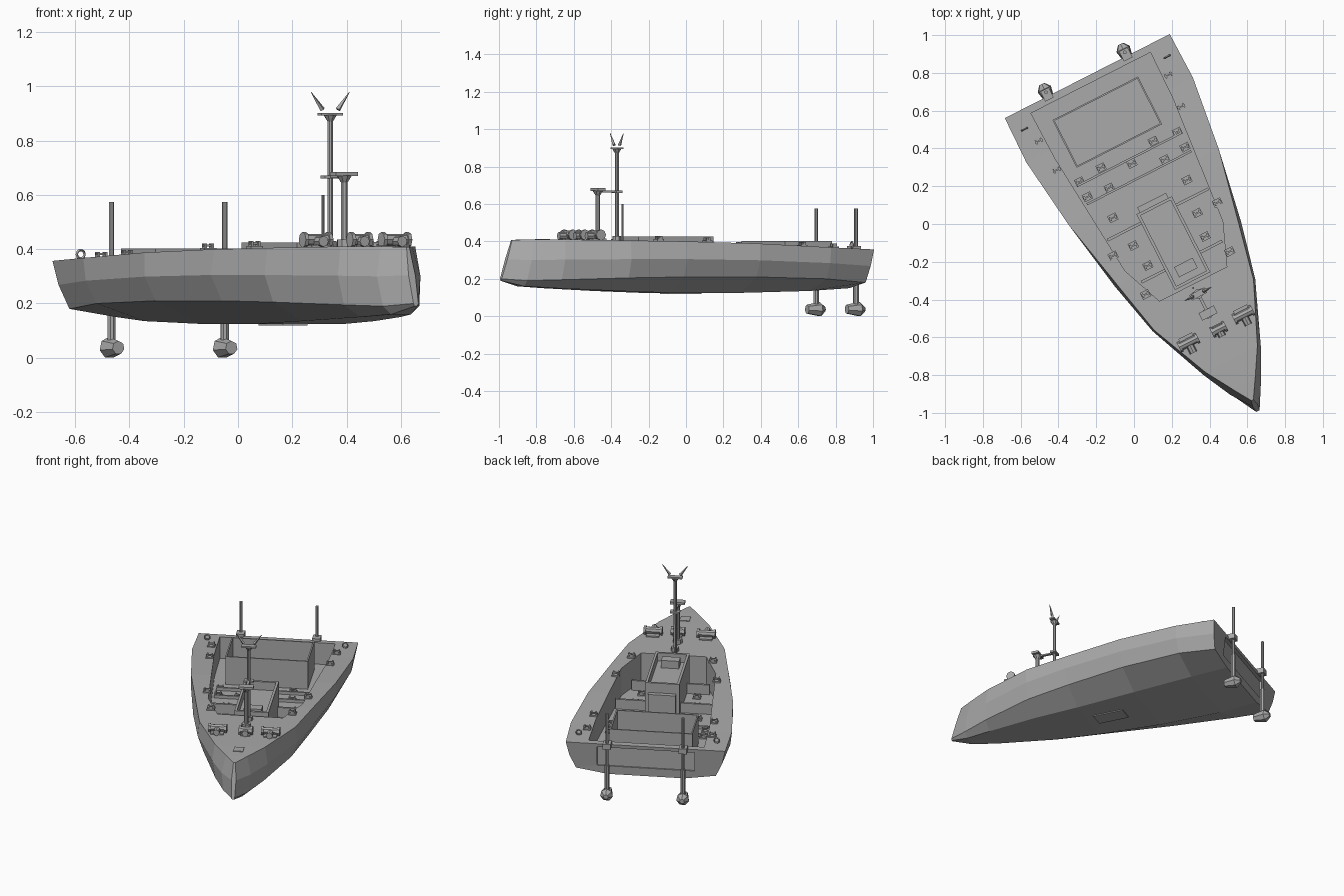
import bpy, bmesh, math
from mathutils import Matrix, Vector

if "Cube" in bpy.data.objects:
    bpy.data.objects.remove(bpy.data.objects["Cube"], do_unlink=True)

grey = bpy.data.materials.new("boat grey")
grey.use_nodes = True
grey.diffuse_color = (0.4, 0.4, 0.4, 1)
grey.node_tree.nodes["Principled BSDF"].inputs["Base Color"].default_value = (0.4, 0.4, 0.4, 1)
parts = []


def finish(name, bm):
    bmesh.ops.recalc_face_normals(bm, faces=bm.faces)
    mesh = bpy.data.meshes.new(name)
    bm.to_mesh(mesh)
    bm.free()
    mesh.materials.append(grey)
    ob = bpy.data.objects.new(name, mesh)
    bpy.context.collection.objects.link(ob)
    parts.append(ob)
    return ob


def add_box(bm, x0, x1, y0, y1, z0, z1):
    m = Matrix.Translation(((x0 + x1) / 2, (y0 + y1) / 2, (z0 + z1) / 2))
    bmesh.ops.create_cube(bm, size=1, matrix=m @ Matrix.Diagonal((x1 - x0, y1 - y0, z1 - z0, 1)))


def box(name, *dims):
    bm = bmesh.new()
    add_box(bm, *dims)
    return finish(name, bm)


def rod(name, p, q, r1, r2=None, sides=8):
    p, q = Vector(p), Vector(q)
    d = q - p
    bm = bmesh.new()
    m = Matrix.Translation((p + q) / 2) @ d.to_track_quat('Z', 'Y').to_matrix().to_4x4()
    bmesh.ops.create_cone(bm, cap_ends=True, segments=sides, radius1=r1,
                          radius2=r1 if r2 is None else r2, depth=d.length, matrix=m)
    return finish(name, bm)


def prism(name, outline, z0, z1):
    bm = bmesh.new()
    low = [bm.verts.new((x, y, z0)) for x, y in outline]
    high = [bm.verts.new((x, y, z1)) for x, y in outline]
    bm.faces.new(low)
    bm.faces.new(high)
    for i in range(len(low)):
        j = (i + 1) % len(low)
        bm.faces.new((low[i], low[j], high[j], high[i]))
    return finish(name, bm)


def open_bin(name, x0, x1, y0, y1, z0, z1, floor, wall):
    # box whose top is inset and sunk to leave thin walls
    ob = box(name, x0, x1, y0, y1, z0, z1)
    bm = bmesh.new()
    bm.from_mesh(ob.data)
    top = max(bm.faces, key=lambda f: f.calc_center_median().z)
    bmesh.ops.inset_region(bm, faces=[top], thickness=wall)
    inner = bmesh.ops.extrude_discrete_faces(bm, faces=[top])["faces"][0]
    for v in inner.verts:
        v.co.z = floor
    bm.to_mesh(ob.data)
    bm.free()
    return ob


def cut(target, cutter):
    mod = target.modifiers.new("cut", 'BOOLEAN')
    mod.operation, mod.object, mod.solver = 'DIFFERENCE', cutter, 'EXACT'
    bpy.context.view_layer.objects.active = target
    bpy.ops.object.modifier_apply(modifier=mod.name)
    parts.remove(cutter)
    bpy.data.objects.remove(cutter, do_unlink=True)


# Hull: deck y, low y, half widths (deck, side, chine), heights (deck, chine, bottom)
stations = [
    (0.81, 0.79, 0.49, 0.47, 0.43, 0.357, 0.18, 0.15),
    (0.55, 0.55, 0.495, 0.485, 0.44, 0.368, 0.2, 0.135),
    (0.15, 0.15, 0.445, 0.445, 0.4, 0.388, 0.21, 0.125),
    (-0.25, -0.25, 0.36, 0.375, 0.33, 0.4, 0.21, 0.125),
    (-0.55, -0.55, 0.295, 0.305, 0.27, 0.405, 0.205, 0.135),
    (-0.87, -0.89, 0.155, 0.17, 0.15, 0.41, 0.195, 0.15),
    (-1.02, -1.06, 0.065, 0.09, 0.075, 0.41, 0.19, 0.16),
    (-1.115, -1.18, 0.006, 0.014, 0.01, 0.408, 0.2, 0.19),
]
bm = bmesh.new()
rings = []
for yd, yl, wd, ws, wc, zd, zc, zb in stations:
    half = [(wd, yd, zd), (ws, (yd + yl) / 2, (zd + zc) / 2), (wc, yl, zc), (wc * 0.55, yl, zb)]
    pts = half + [(-x, y, z) for x, y, z in reversed(half)]
    rings.append([bm.verts.new(p) for p in pts])
for a, b in zip(rings, rings[1:]):
    for i in range(8):
        j = (i + 1) % 8
        bm.faces.new((a[i], a[j], b[j], b[i]))
bm.faces.new(rings[0])
bm.faces.new(rings[-1])
hull = finish("hull", bm)

# Open cockpit well and recessed transom panel
side = [(0.355, 0.77), (0.35, 0.5), (0.29, -0.2), (0.2, -0.425)]
well = side + [(-x, y) for x, y in reversed(side)]
cut(hull, prism("well_cutter", well, 0.215, 0.6))
cut(hull, box("transom_cutter", -0.3, 0.3, 0.785, 0.9, 0.205, 0.335))
box("bottom_hatch", -0.05, 0.05, -0.2, 0.0, 0.119, 0.128)

# Stern bin, console and thwarts
open_bin("stern_bin", -0.27, 0.238, 0.403, 0.686, 0.213, 0.402, 0.23, 0.012)
open_bin("console", -0.1, 0.11, -0.41, 0.04, 0.213, 0.425, 0.37, 0.022)
box("console_screen", -0.05, 0.06, -0.36, -0.3, 0.365, 0.42)
box("console_seat", -0.08, 0.09, 0.04, 0.07, 0.213, 0.36)
for y in (0.2, 0.31):
    box("floor_beam", -0.31, 0.31, y, y + 0.012, 0.213, 0.235)
for s in (-1, 1):
    xs = sorted((s * 0.1, s * 0.3))
    box("side_bulkhead", *xs, -0.02, -0.005, 0.213, 0.28)
    box("side_bulkhead", *sorted((s * 0.1, s * 0.24)), -0.3, -0.285, 0.213, 0.28)


def fitting(x, y, z):
    # small bracket: base plate with two uprights and a pin
    bm = bmesh.new()
    add_box(bm, x - 0.024, x + 0.024, y - 0.02, y + 0.02, z, z + 0.01)
    for d in (-0.015, 0.015):
        add_box(bm, x + d - 0.004, x + d + 0.004, y - 0.012, y + 0.012, z, z + 0.028)
    add_box(bm, x - 0.022, x + 0.022, y - 0.004, y + 0.004, z + 0.016, z + 0.024)
    finish("deck_fitting", bm)


# Fittings on the floor and along the well sides
for s in (-1, 1):
    for x, y in ((0.29, 0.24), (0.165, 0.23), (0.155, 0.345), (0.29, 0.33),
                 (0.22, 0.08), (0.19, -0.1), (0.17, -0.23)):
        fitting(s * x, y, 0.213)
    for x, y, z in ((0.37, 0.44, 0.37), (0.385, 0.62, 0.362), (0.31, -0.1, 0.394),
                    (0.25, -0.36, 0.402)):
        fitting(s * x, y, z)
fitting(0, 0.29, 0.213)


# Mooring rings on the stern quarters
for s in (-1, 1):
    bm = bmesh.new()
    n, m = 10, 4
    grid = []
    for i in range(n):
        t = math.tau * i / n
        loop = []
        for j in range(m):
            p = math.tau * j / m
            r = 0.016 + 0.005 * math.cos(p)
            loop.append(bm.verts.new((s * 0.424 + r * math.cos(t), 0.71 + 0.005 * math.sin(p),
                                      0.381 + r * math.sin(t))))
        grid.append(loop)
    for i in range(n):
        for j in range(m):
            a, b = grid[i], grid[(i + 1) % n]
            bm.faces.new((a[j], b[j], b[(j + 1) % m], a[(j + 1) % m]))
    finish("mooring_ring", bm)


# Foredeck winches
def winch(x, y, k):
    z = 0.403
    box("winch_base", x - 0.04 * k, x + 0.04 * k, y - 0.04 * k, y + 0.04 * k, z, z + 0.012)
    rod("winch_drum", (x - 0.05 * k, y, z + 0.032), (x + 0.05 * k, y, z + 0.032), 0.022)
    for d in (-0.05, 0.05):
        rod("winch_flange", (x + d * k - 0.007, y, z + 0.032), (x + d * k + 0.007, y, z + 0.032), 0.029)
    rod("winch_motor", (x, y - 0.06 * k, z + 0.026), (x, y, z + 0.026), 0.02)


for s in (-1, 1):
    winch(s * 0.163, -0.69, 1)
winch(0.012, -0.7, 0.7)
box("bow_hatch", -0.03, 0.03, -0.96, -0.9, 0.405, 0.414)

# Main mast with crosspiece and whisker aerials
rod("mast_foot", (0, -0.484, 0.4), (0, -0.484, 0.43), 0.024)
rod("main_mast", (0, -0.484, 0.4), (0, -0.484, 0.9), 0.011)
rod("mast_head", (0, -0.484, 0.87), (0, -0.484, 0.895), 0.01, 0.026)
box("mast_crosspiece", -0.045, 0.045, -0.5, -0.468, 0.893, 0.903)
for s in (-1, 1):
    rod("whisker_aerial", (s * 0.032, -0.484, 0.915), (s * 0.08, -0.484, 0.98), 0.01, 0.001, 4)
rod("thin_aerial", (-0.01, -0.444, 0.4), (-0.01, -0.444, 0.6), 0.006)

# Sensor mast with platform and bar
rod("sensor_mast_foot", (0, -0.598, 0.4), (0, -0.598, 0.435), 0.028)
rod("sensor_mast", (0, -0.598, 0.4), (0, -0.598, 0.665), 0.013)
rod("sensor_head", (0, -0.598, 0.645), (0, -0.598, 0.672), 0.012, 0.03)
box("sensor_bar", -0.045, 0.045, -0.62, -0.576, 0.67, 0.685)
box("mast_link", -0.008, 0.008, -0.6, -0.465, 0.662, 0.671)
box("mast_collar", -0.03, 0.03, -0.5, -0.465, 0.66, 0.672)

# Stern thruster poles
for s in (-1, 1):
    x, y = s * 0.234, 0.832
    rod("thruster_pole", (x, y, 0.2), (x, y, 0.575), 0.01)
    box("thruster_bracket", x - 0.025, x + 0.025, 0.79, 0.85, 0.34, 0.375)
    rod("thruster_leg", (x, y, 0.05), (x, y, 0.23), 0.016)
    rod("thruster_pod", (x, y - 0.055, 0.037), (x, y + 0.02, 0.037), 0.025, 0.04, 7)
    rod("thruster_nose", (x, y + 0.02, 0.037), (x, y + 0.05, 0.037), 0.04, 0.015, 7)

# Turn the whole boat to its heading
heading = Matrix.Rotation(math.radians(27), 4, 'Z') @ Matrix.Translation((0.135, 0, 0))
for ob in parts:
    ob.data.transform(heading)
